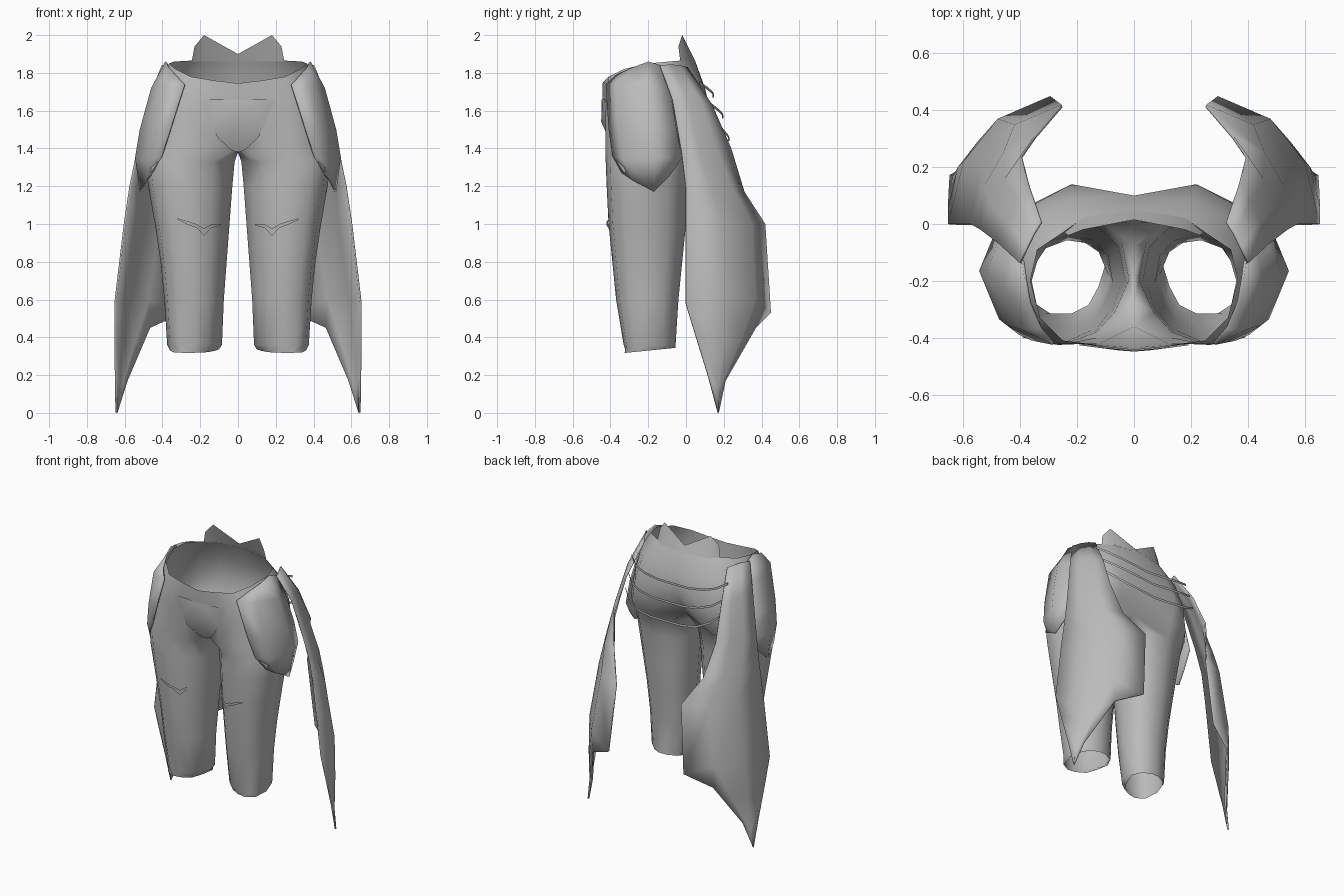
import bpy, bmesh, math
from mathutils import Vector
from mathutils.bvhtree import BVHTree

grey = bpy.data.materials.new("plain_grey")
grey.diffuse_color = (0.5, 0.5, 0.5, 1)


def make(name, verts, faces, thick=0.0, angle=40, weld=True):
    """Half mesh on +x, mirrored to both sides, optionally given thickness."""
    me = bpy.data.meshes.new(name)
    me.from_pydata(verts, [], faces)
    me.materials.append(grey)
    ob = bpy.data.objects.new(name, me)
    bpy.context.collection.objects.link(ob)
    if thick:
        s = ob.modifiers.new("thickness", 'SOLIDIFY')
        s.thickness, s.offset = thick, -1
    m = ob.modifiers.new("mirror", 'MIRROR')
    m.use_mirror_merge = weld
    m.merge_threshold = 0.0005
    bpy.ops.object.select_all(action='DESELECT')
    ob.select_set(True)
    bpy.context.view_layer.objects.active = ob
    bpy.ops.object.shade_smooth_by_angle(angle=math.radians(angle))
    return ob


def sheet(rows):
    """Grid of faces through rows of equal length, facing outward."""
    n = len(rows[0])
    verts = [p for r in rows for p in r]
    faces = [(i * n + j, (i + 1) * n + j, (i + 1) * n + j + 1, i * n + j + 1)
             for i in range(len(rows) - 1) for j in range(n - 1)]
    return verts, faces


# --- trousers: leg tube of 12 sides joined into half pelvis arcs of 9 points
def spow(v, p=0.8):
    return math.copysign(abs(v) ** p, v)


# the inner front and outer back corners are cut back a little
CUT = {0: .9, 11: .88, 5: .93, 6: .93}


def leg_ring(z, x0, x1, y0, y1):
    ring = []
    for k in range(12):
        a, c = math.radians(-120 + 30 * k), CUT.get(k, 1)
        ring.append(((x0 + x1) / 2 + c * (x1 - x0) / 2 * spow(math.cos(a)),
                     (y0 + y1) / 2 + c * (y1 - y0) / 2 * spow(math.sin(a)), z))
    return ring


legs = [(.36, .085, .375, -.33, -.055),
        (.6, .075, .39, -.37, -.04), (.8, .06, .41, -.39, -.02),
        (1.0, .045, .44, -.41, 0), (1.2, .03, .475, -.42, .01),
        (1.33, .018, .49, -.425, .035)]
hem = [(.16, -.285), (.22, -.315), (.28, -.325), (.34, -.295), (.36, -.2), (.34, -.13),
       (.31, -.085), (.25, -.055), (.19, -.055), (.13, -.085), (.10, -.14), (.125, -.22)]
hem = [(x, y, .345 + .1 * (y + .05)) for x, y in hem]
crotch = [(0, -.36, 1.41), (.13, -.40, 1.41), (.27, -.425, 1.42), (.40, -.37, 1.42),
          (.49, -.22, 1.42), (.47, -.06, 1.42), (.38, .06, 1.42), (.22, .105, 1.41),
          (0, 0, 1.42), (0, -.08, 1.39), (0, -.17, 1.38), (0, -.27, 1.385)]
arcs = [
    [(0, -.435, 1.57), (.12, -.42, 1.58), (.27, -.425, 1.6), (.39, -.37, 1.6), (.45, -.22, 1.6),
     (.43, -.05, 1.6), (.35, .07, 1.58), (.22, .14, 1.56), (0, .085, 1.58)],
    [(0, -.443, 1.68), (.13, -.425, 1.7), (.27, -.42, 1.7), (.36, -.35, 1.74), (.41, -.2, 1.76),
     (.39, -.06, 1.76), (.32, .03, 1.74), (.2, .09, 1.74), (0, .10, 1.72)],
    [(0, -.443, 1.745), (.13, -.43, 1.76), (.25, -.41, 1.78), (.33, -.33, 1.82), (.365, -.2, 1.85),
     (.34, -.09, 1.86), (.25, -.03, 1.865), (.18, .02, 1.86), (0, .05, 1.86)]]
rings = [hem] + [leg_ring(*r) for r in legs] + [crotch]
verts = [p for r in rings for p in r]
faces = [(i * 12 + k, i * 12 + (k + 1) % 12, (i + 1) * 12 + (k + 1) % 12, (i + 1) * 12 + k)
         for i in range(len(rings) - 1) for k in range(12)]
low = (len(rings) - 1) * 12
for arc in arcs:
    top = len(verts)
    verts += arc
    faces += [(low + k, low + k + 1, top + k + 1, top + k) for k in range(8)]
    low = top
make("trousers", verts, faces, angle=50)
surface = BVHTree.FromPolygons([Vector(v) for v in verts], faces)


def on_front(x, z, lift):
    """Point lifted off the front of the trousers."""
    hit = surface.ray_cast(Vector((x, -2, z)), Vector((0, 1, 0)))[0]
    return (x, hit.y - lift, z)


# --- raised collar with two points at the back of the waist
v, f = sheet([[(.23, -.04, 1.94), (.18, -.02, 2.0), (0, .015, 1.9)],
              [(.245, -.03, 1.86), (.18, .022, 1.86), (0, .05, 1.86)]])
make("back_collar", v, f)

# --- pointed front guard, its rim flush with the trousers
v = [(0, -.446, 1.66), on_front(.2, 1.66, .001), on_front(.14, 1.53, .002),
     on_front(.11, 1.46, .004), (.035, -.375, 1.39), (0, -.37, 1.38),
     (0, -.449, 1.54), (.06, -.444, 1.62)]
make("front_guard", v, [(0, 6, 7), (0, 7, 1), (7, 6, 3, 2), (7, 2, 1), (6, 5, 4, 3)], angle=25)

# --- curved hip plates
v, f = sheet([
    [(.33, -.37, 1.79), (.37, -.28, 1.83), (.385, -.2, 1.86), (.395, -.13, 1.84)],
    [(.285, -.425, 1.74), (.40, -.37, 1.74), (.46, -.21, 1.72), (.43, -.08, 1.69)],
    [(.36, -.41, 1.5), (.45, -.355, 1.5), (.52, -.18, 1.5), (.475, -.05, 1.5)],
    [(.405, -.39, 1.36), (.475, -.335, 1.34), (.545, -.165, 1.35), (.485, -.02, 1.35)],
    [(.455, -.34, 1.27), (.49, -.28, 1.23), (.52, -.17, 1.17), (.50, -.09, 1.25)]])
make("hip_plate", v, f, thick=.01, angle=45)

# --- long coat tails hanging behind each hip
v, f = sheet([list(reversed(r)) for r in [
    [(.33, .01, 1.83), (.355, -.03, 1.84), (.38, -.08, 1.845), (.405, -.135, 1.84)],
    [(.375, .14, 1.63), (.41, .08, 1.65), (.445, .01, 1.66), (.475, -.07, 1.66)],
    [(.40, .24, 1.4), (.455, .16, 1.4), (.505, .07, 1.39), (.54, -.02, 1.37)],
    [(.35, .31, 1.17), (.46, .25, 1.18), (.53, .13, 1.19), (.575, 0, 1.2)],
    [(.255, .42, 1.0), (.42, .35, 1.0), (.54, .2, 1.0), (.605, 0, 1.0)],
    [(.295, .45, .53), (.48, .37, .6), (.60, .22, .62), (.655, 0, .58)],
    [(.47, .37, .45), (.55, .29, .38), (.62, .2, .36), (.655, .055, .4)],
    [(.59, .21, .17), (.615, .19, .15), (.635, .17, .14), (.652, .12, .19)],
    [(.643, .175, .005), (.645, .174, .002), (.647, .173, .001), (.649, .171, .003)]]])
make("coat_tail", v, f, thick=.01, angle=35)

# --- three thin ribbon straps sagging across the back
for i, (ye, ym, ze, zm) in enumerate([(.07, .145, 1.75, 1.68), (.11, .195, 1.65, 1.57),
                                      (.14, .228, 1.55, 1.45)]):
    path = [(.375, ye, ze), (.31, (ye + ym) / 2 + .01, (ze + zm) / 2), (.23, ym - .005, zm + .015),
            (.12, ym + .003, zm), (0, ym - .005, zm - .005)]
    v, f = sheet([[(x, y, z + h) for x, y, z in path] for h in (.008, -.008)])
    make(f"back_strap_{i + 1}", v, f)

# --- small winged trim resting on the knees
upper = [(.09, 1.0), (.14, 1.0), (.18, .975), (.22, 1.0), (.25, 1.01), (.32, 1.03)]
lower = [(.09, .992), (.14, .98), (.18, .938), (.22, .98), (.25, .99), (.32, 1.022)]
v, f = sheet([[on_front(*p, .012) for p in upper], [on_front(*p, .012) for p in lower]])
make("knee_trim", v, f)
